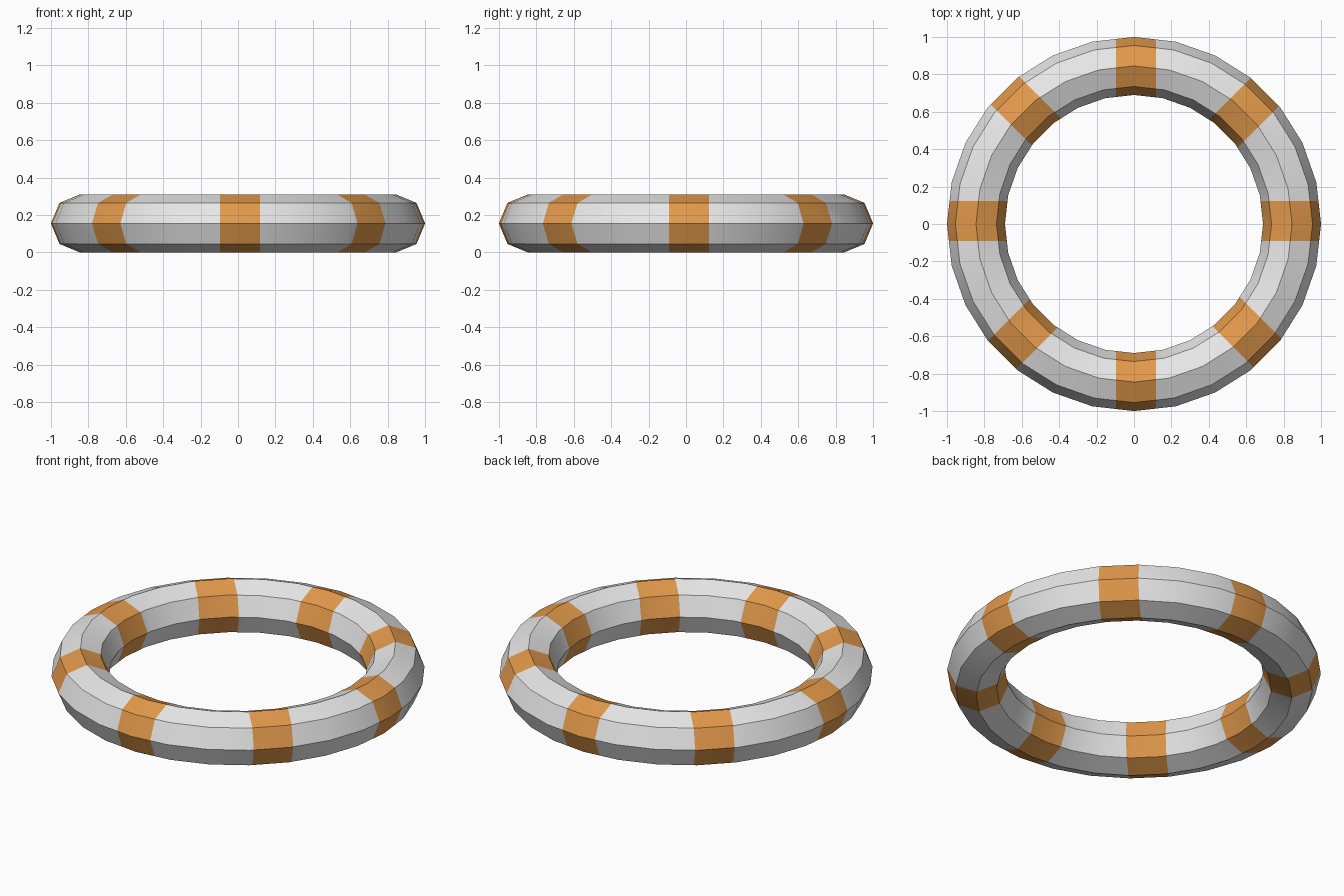
import bpy, bmesh, math
from mathutils import Vector

if "Cube" in bpy.data.objects:
    bpy.data.objects.remove(bpy.data.objects["Cube"])

MINOR = 0.155
MAJOR = 1.0 - MINOR
HALF = 0.107                           # half width of a band
CENTRE = Vector((0.01, 0.015, 0))      # bands cross at a slightly shifted centre


def material(name, rgb):
    m = bpy.data.materials.new(name)
    m.diffuse_color = (*rgb, 1)
    m.use_nodes = True
    m.node_tree.nodes["Principled BSDF"].inputs["Base Color"].default_value = m.diffuse_color
    return m


# Ring: octagonal cross-section, 28 segments around
bpy.ops.mesh.primitive_torus_add(major_segments=28, minor_segments=8,
                                 major_radius=MAJOR, minor_radius=MINOR,
                                 location=(0, 0, 0))
ring = bpy.context.object
ring.name = "life_ring"
ring.data.materials.clear()
ring.data.materials.append(material("light grey", (0.8, 0.8, 0.8)))
ring.data.materials.append(material("orange", (0.76, 0.32, 0.07)))

# Bands: four slabs through the centre give eight stripes
normals = [Vector((math.cos(a), math.sin(a), 0))
           for a in (math.pi / 4 * i for i in range(4))]
bm = bmesh.new()
bm.from_mesh(ring.data)
for n in normals:
    for side in (-HALF, HALF):
        bmesh.ops.bisect_plane(bm, geom=bm.verts[:] + bm.edges[:] + bm.faces[:],
                               plane_co=CENTRE + n * side, plane_no=n, dist=1e-5)
for f in bm.faces:
    p = f.calc_center_median() - CENTRE
    f.material_index = int(any(abs(p.dot(n)) < HALF for n in normals))
bmesh.ops.translate(bm, verts=bm.verts[:], vec=(0, 0, MINOR))
bm.to_mesh(ring.data)
bm.free()

# Smooth around the ring, crisp along the eight long edges
bpy.ops.object.shade_smooth_by_angle(angle=math.radians(30))
